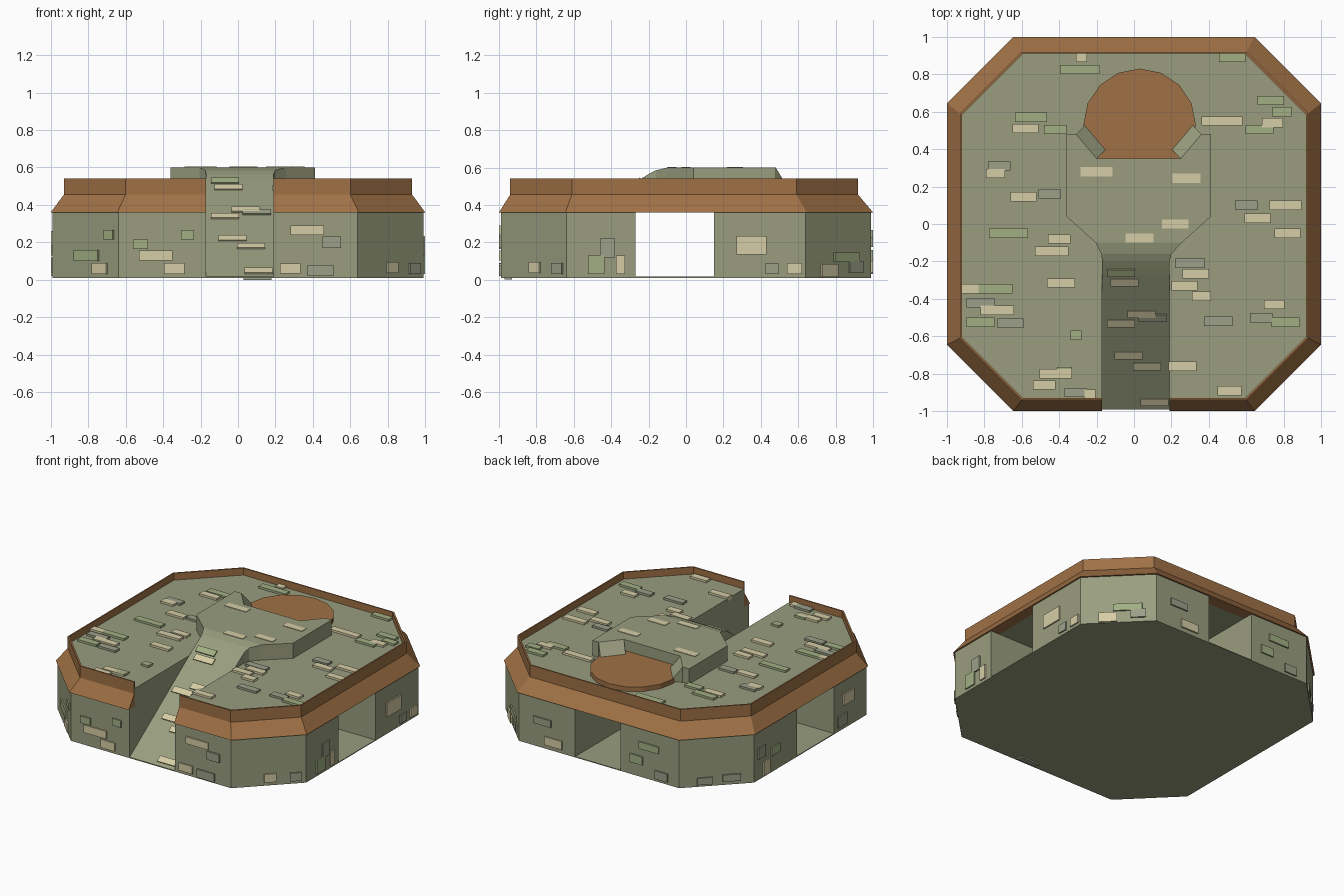
import bpy, bmesh, math
from mathutils import Matrix, Vector

if "Cube" in bpy.data.objects:
    bpy.data.objects.remove(bpy.data.objects["Cube"])


def material(name, rgb):
    m = bpy.data.materials.new(name)
    m.diffuse_color = (*rgb, 1)
    m.use_nodes = True
    m.node_tree.nodes["Principled BSDF"].inputs["Base Color"].default_value = m.diffuse_color
    return m


STONE = material("stone", (0.32, 0.34, 0.21))
WOOD = material("wood", (0.35, 0.165, 0.06))
BRICK = {"cream": material("cream", (0.67, 0.61, 0.38)),
         "green": material("green", (0.36, 0.43, 0.23)),
         "grey": material("grey", (0.33, 0.35, 0.25))}


def finish(name, bm, mat):
    bmesh.ops.recalc_face_normals(bm, faces=bm.faces)
    me = bpy.data.meshes.new(name)
    bm.to_mesh(me)
    bm.free()
    me.materials.append(mat)
    ob = bpy.data.objects.new(name, me)
    bpy.context.collection.objects.link(ob)
    return ob


def prism(name, outline, z0, z1, mat):
    bm = bmesh.new()
    face = bm.faces.new([bm.verts.new((x, y, z0)) for x, y in outline])
    ext = bmesh.ops.extrude_face_region(bm, geom=[face], use_keep_orig=True)
    for v in ext["geom"]:
        if isinstance(v, bmesh.types.BMVert):
            v.co.z = z1
    return finish(name, bm, mat)


def loft(name, rings, mat):
    # closed cross-sections joined in order, with end caps
    bm = bmesh.new()
    vs = [[bm.verts.new(p) for p in r] for r in rings]
    n = len(vs[0])
    for a, b in zip(vs, vs[1:]):
        for i in range(n):
            j = (i + 1) % n
            bm.faces.new((a[i], a[j], b[j], b[i]))
    bm.faces.new(vs[0])
    bm.faces.new(vs[-1])
    return finish(name, bm, mat)


C = 0.645
L, R = -0.17, 0.19          # ramp slot edges
S0, S1 = -0.27, 0.15        # side passage edges
W = 0.99                    # wall half width

# Base plate
octagon = [(C, -1), (1, -C), (1, C), (C, 1), (-C, 1), (-1, C), (-1, -C), (-C, -1)]
prism("base_plate", [(x * W, y * W) for x, y in octagon], 0.01, 0.016, STONE)

# Four wall blocks around the crossing passages
for side, edge, tag in ((-1, L, "left"), (1, R, "right")):
    for fb, inner, tag2 in ((-1, S0, "front"), (1, S1, "back")):
        prism(f"wall_block_{tag2}_{tag}",
              [(edge, fb * W), (side * C * W, fb * W), (side * W, fb * C * W),
               (side * W, inner), (edge, inner)], 0.01, 0.36, STONE)

# Deck with the ramp slot
D = 0.925
DY = -0.01
deck = [(x * D, y * D + DY) for x, y in octagon]
prism("deck", [(R, S0), (R, -D + DY)] + deck + [(L, -D + DY), (L, S0)], 0.36, 0.49, STONE)

# Sloped wooden rim, open at the ramp
section = [(1, 0.36), (0.93, 0.455), (0.93, 0.54), (0.92, 0.54), (0.92, 0.36)]
path = [(R, -1)] + octagon + [(L, -1)]
rings = []
for i, (x, y) in enumerate(path):
    end = i in (0, len(path) - 1)
    rings.append([(x if end else x * s, y * s + (DY if s < 1 else 0), z) for s, z in section])
loft("rim", rings, WOOD)

# Ramp curving up into the platform: y, z, left, right, base
rows = [(-0.99, 0.017, L, R, 0.01), (S0, 0.52, L, R, 0.01), (S0 + 0.001, 0.521, L, R, 0.36),
        (-0.24, 0.54, L, R, 0.36), (-0.2, 0.565, L, R, 0.36),
        (-0.16, 0.585, -0.175, 0.2, 0.36), (-0.1, 0.6, -0.205, 0.255, 0.36)]
loft("ramp", [[(l, y, b), (r, y, b), (r, y, z), (l, y, z)] for y, z, l, r, b in rows], STONE)

# Raised platform with a notch for the disc
prism("platform", [(-0.205, -0.1), (-0.36, 0.04), (-0.36, 0.48), (-0.31, 0.48), (-0.2, 0.35),
                   (0.25, 0.35), (0.36, 0.48), (0.41, 0.48), (0.41, 0.04), (0.255, -0.1)],
      0.485, 0.6, STONE)

# Sloped wedges beside the notch
for s, tag in ((-1, "left"), (1, "right")):
    bm = bmesh.new()
    for x, y, z in ((0.335, 0.48, 0.6), (0.225, 0.35, 0.6), (0.335, 0.48, 0.49),
                    (0.225, 0.35, 0.49), (0.275, 0.54, 0.5), (0.165, 0.41, 0.5)):
        bm.verts.new((0.025 + s * x, y, z))
    bmesh.ops.convex_hull(bm, input=bm.verts)
    finish(f"notch_wedge_{tag}", bm, STONE)

# Wooden disc
bm = bmesh.new()
bmesh.ops.create_cone(bm, cap_ends=True, segments=16, radius1=0.3, radius2=0.3, depth=0.035,
                      matrix=Matrix.Translation((0.03, 0.53, 0.505)))
finish("disc", bm, WOOD)

# Bricks, gathered into one object per colour
bricks = {k: bmesh.new() for k in BRICK}


def brick(col, size, mat):
    bmesh.ops.create_cube(bricks[col], size=1, matrix=mat @ Matrix.Diagonal((*size, 1)))


# Deck and platform bricks: x, y, width
tops = {
    "cream": [(-.28, .89, .06), (-.58, .51, .14), (-.74, .27, .1), (-.59, .145, .14), (.47, .55, .22),
              (.74, .54, .11), (-.2, .28, .17), (.28, .245, .15), (.81, .1, .17), (.66, .03, .14),
              (.82, -.05, .14), (-.4, -.08, .12), (-.44, -.145, .18), (.22, 0, .14), (.03, -.075, .15),
              (-.88, -.345, .1), (-.73, -.46, .18), (-.39, -.315, .15), (.33, -.265, .14),
              (.27, -.33, .14), (.36, -.385, .1), (.75, -.43, .11), (-.42, -.8, .17), (-.48, -.86, .12),
              (-.235, -.91, .06), (.26, -.76, .15), (.51, -.89, .13)],
    "green": [(.525, .89, .14), (-.29, .825, .21), (-.55, .57, .17), (-.42, .505, .12), (.73, .66, .14),
              (.79, .6, .1), (.67, .505, .15), (-.67, -.05, .21), (-.74, -.345, .18), (-.82, -.525, .15),
              (.81, -.525, .15), (-.31, -.595, .06), (-.37, -.79, .08)],
    "grey": [(-.85, .89, .01), (-.72, .31, .12), (-.45, .16, .12), (-.82, -.42, .15), (-.66, -.53, .14),
             (.3, -.21, .16), (.68, -.5, .12), (-.31, -.9, .12), (.6, .1, .12), (.45, -.52, .15)]}
for col, items in tops.items():
    for x, y, w in items:
        if w < 0.05:
            continue
        raised = -0.36 < x < 0.41 and -0.1 < y < 0.35
        z, t = (0.6, 0.008) if raised else (0.49, 0.03)
        brick(col, (w, 0.05, t), Matrix.Translation((x, y, z)))

# Ramp bricks: colour, x, y
tilt = Matrix.Rotation(math.atan2(0.503, 0.72), 4, 'X')
for col, x, y in (("green", -.07, -.26), ("cream", -.05, -.31), ("cream", .04, -.48),
                  ("cream", -.07, -.53), ("cream", -.03, -.7), ("cream", .07, -.76),
                  ("cream", .11, -.95), ("grey", .1, -.5)):
    z = 0.017 + (y + 0.99) * 0.503 / 0.72
    brick(col, (0.15, 0.045, 0.016), Matrix.Translation((x, y, z)) @ tilt)
brick("grey", (0.15, 0.04, 0.012), Matrix.Translation((0.105, -0.95, 0.006)))

# Wall bricks by face angle: colour, offset along face, height, width, depth
walls = {
    0: [("cream", -.44, .13, .18, .055), ("cream", -.34, .06, .11, .06), ("cream", .37, .265, .18, .05),
        ("cream", .28, .06, .11, .055), ("green", -.27, .24, .07, .05), ("green", -.52, .19, .08, .05),
        ("grey", .5, .2, .1, .06), ("grey", .44, .05, .14, .06)],
    90: [("cream", .35, .185, .16, .1), ("cream", -.35, .08, .05, .1), ("cream", .58, .06, .08, .06),
         ("green", -.48, .08, .09, .1), ("grey", -.42, .17, .08, .1), ("grey", .46, .06, .07, .06)],
    180: [("green", .4, .24, .16, .05), ("green", .3, .13, .1, .06), ("cream", -.36, .07, .14, .06),
          ("grey", -.45, .2, .14, .05), ("grey", .5, .06, .1, .06)],
    270: [("cream", -.5, .07, .07, .1), ("green", -.4, .16, .1, .06), ("cream", .43, .22, .12, .08),
          ("grey", .36, .08, .1, .08), ("grey", -.56, .2, .08, .08)],
    -45: [("green", .01, .13, .18, .06), ("cream", .11, .06, .11, .06), ("green", .18, .24, .07, .05)],
    45: [("cream", .01, .065, .08, .06), ("grey", .18, .06, .08, .06)],
    135: [("green", .06, .12, .19, .05), ("cream", -.07, .05, .12, .07), ("grey", .13, .07, .1, .06)],
    225: [("grey", .1, .06, .12, .05), ("grey", -.08, .05, .1, .05)]}
for ang, items in walls.items():
    dist = W if ang % 90 == 0 else W * (1 + C) / math.sqrt(2)
    rot = Matrix.Rotation(math.radians(ang), 4, 'Z')
    for col, u, z, w, h in items:
        brick(col, (w, 0.02, h), rot @ Matrix.Translation((u, -dist, z)))

for col, bm in bricks.items():
    finish(f"{col}_bricks", bm, BRICK[col])
